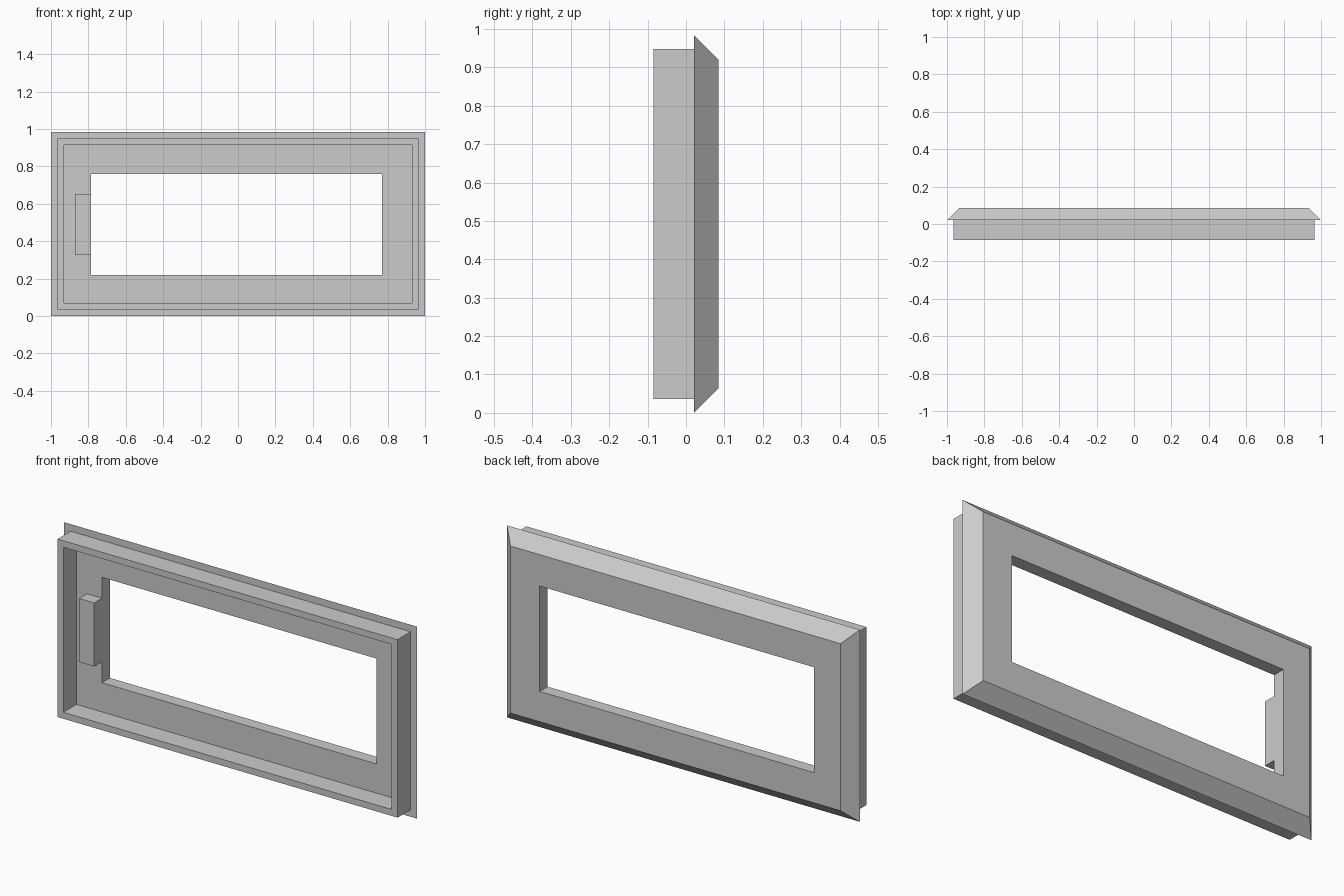
import bpy
import bmesh
from mathutils import Matrix, Vector

cube = bpy.data.objects.get("Cube")
if cube:
    bpy.data.objects.remove(cube, do_unlink=True)

grey = bpy.data.materials.new("plain grey")
grey.use_nodes = True
colour = (0.6, 0.6, 0.6, 1)
grey.diffuse_color = colour
grey.node_tree.nodes["Principled BSDF"].inputs["Base Color"].default_value = colour

HEIGHT = 0.984
FRONT, FLOOR, BACK = -0.085, 0.021, 0.085
WINDOW = (-0.786, 0.77, 0.219, 0.759)


def inset(d):
    """Outer rectangle shrunk by d: left, right, bottom, top."""
    return (-1 + d, 1 - d, d, HEIGHT - d)


def add_object(name, bm):
    bmesh.ops.recalc_face_normals(bm, faces=bm.faces)
    mesh = bpy.data.meshes.new(name)
    bm.to_mesh(mesh)
    bm.free()
    mesh.materials.append(grey)
    obj = bpy.data.objects.new(name, mesh)
    bpy.context.collection.objects.link(obj)
    return obj


def rectangular_ring(name, sections):
    """Join rectangles (at depth y) into a closed mitred ring."""
    bm = bmesh.new()
    loops = []
    for (x0, x1, z0, z1), y in sections:
        corners = ((x0, z0), (x1, z0), (x1, z1), (x0, z1))
        loops.append([bm.verts.new((x, y, z)) for x, z in corners])
    for i, a in enumerate(loops):
        b = loops[(i + 1) % len(loops)]
        for k in range(4):
            n = (k + 1) % 4
            bm.faces.new((a[k], a[n], b[n], b[k]))
    return add_object(name, bm)


def box(name, low, high):
    low, high = Vector(low), Vector(high)
    bm = bmesh.new()
    matrix = Matrix.Translation((low + high) / 2) @ Matrix.Diagonal((*(high - low), 1))
    bmesh.ops.create_cube(bm, size=1, matrix=matrix)
    return add_object(name, bm)


# Bezel: bevelled back plate, projecting front rim, recess floor and window
rectangular_ring("bezel_frame", [
    (WINDOW, BACK),
    (inset(0.064), BACK),
    (inset(0), FLOOR),
    (inset(0.036), FLOOR),
    (inset(0.036), FRONT),
    (inset(0.069), FRONT),
    (inset(0.069), FLOOR),
    (WINDOW, FLOOR),
])

# Small block on the recess floor, flush with the window edge
box("side_block", (-0.871, -0.042, 0.326), (WINDOW[0], FLOOR, 0.652))
